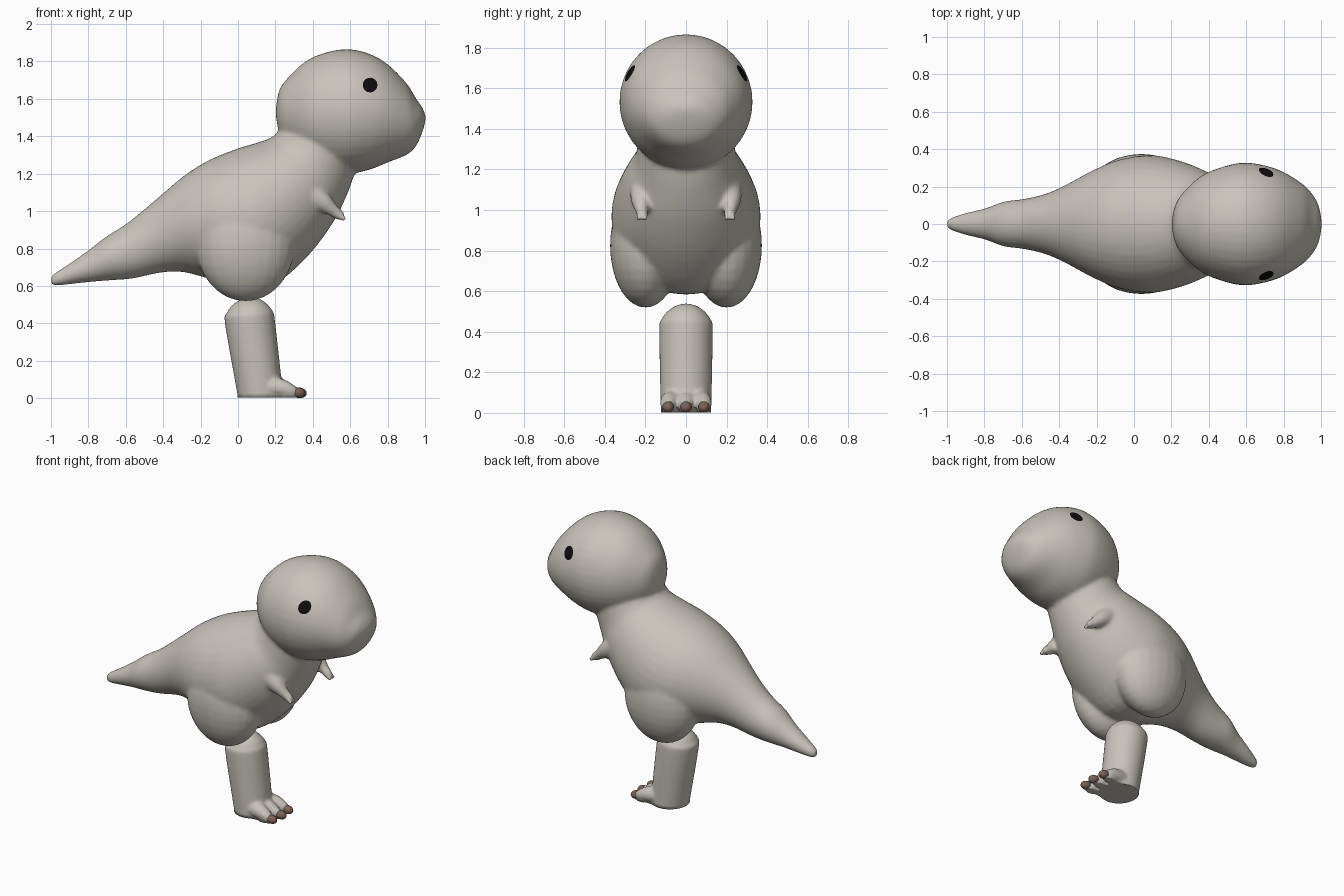
import bpy, bmesh, math
from mathutils import Vector, Matrix
from mathutils.bvhtree import BVHTree

if "Cube" in bpy.data.objects:
    bpy.data.objects.remove(bpy.data.objects["Cube"])


def material(name, rgb):
    m = bpy.data.materials.new(name)
    m.diffuse_color = (*rgb, 1)
    m.use_nodes = True
    m.node_tree.nodes["Principled BSDF"].inputs["Base Color"].default_value = m.diffuse_color
    return m


SKIN = material("warm_grey_skin", (0.58, 0.55, 0.495))
CLAW = material("brown_claw", (0.20, 0.125, 0.095))
BLACK = material("black_eye", (0.004, 0.004, 0.004))


def smooth_rows(rows, steps=4):
    """Catmull-Rom interpolation of section rows."""
    out = []
    for i in range(len(rows) - 1):
        a, b, c, d = (rows[max(0, min(len(rows) - 1, i + k))] for k in (-1, 0, 1, 2))
        for s in range(steps):
            t = s / steps
            out.append([0.5 * (2 * q + (r - p) * t + (2 * p - 5 * q + 4 * r - w) * t * t
                               + (3 * q - p - 3 * r + w) * t ** 3)
                        for p, q, r, w in zip(a, b, c, d)])
    return out + [list(rows[-1])]


def loft(bm, rows, n=40):
    """Elliptical sections: top x, top z, bottom x, bottom z, half width."""
    rings = []
    for tx, tz, bx, bz, w in smooth_rows(rows):
        c = Vector(((tx + bx) / 2, 0, (tz + bz) / 2))
        u = Vector(((tx - bx) / 2, 0, (tz - bz) / 2))
        rings.append([bm.verts.new(c + u * math.cos(a) + Vector((0, w * math.sin(a), 0)))
                      for a in (2 * math.pi * k / n for k in range(n))])
    for r, s in zip(rings, rings[1:]):
        for k in range(n):
            bm.faces.new((r[k], r[(k + 1) % n], s[(k + 1) % n], s[k]))
    bm.faces.new(rings[0])
    bm.faces.new(rings[-1])


def ball(bm, centre, radii, tilt=0):
    mat = (Matrix.Translation(centre) @ Matrix.Rotation(tilt, 4, 'Y')
           @ Matrix.Diagonal((*radii, 1)))
    bmesh.ops.create_uvsphere(bm, u_segments=24, v_segments=16, radius=1, matrix=mat)


def limb(bm, points, steps=10):
    """Round tapering limb: x, y, z, radius."""
    for x, y, z, r in smooth_rows(points, steps):
        bmesh.ops.create_icosphere(bm, subdivisions=2, radius=r,
                                   matrix=Matrix.Translation((x, y, z)))


def finish(bm, name, mat):
    bmesh.ops.recalc_face_normals(bm, faces=bm.faces)
    me = bpy.data.meshes.new(name)
    bm.to_mesh(me)
    bm.free()
    me.materials.append(mat)
    me.shade_smooth()
    ob = bpy.data.objects.new(name, me)
    bpy.context.collection.objects.link(ob)
    return ob


def blend(ob, voxel, rounds):
    """Fuse overlapping volumes into one soft skin."""
    bpy.context.view_layer.objects.active = ob
    ob.select_set(True)
    rm = ob.modifiers.new("fuse", 'REMESH')
    rm.mode, rm.voxel_size, rm.use_smooth_shade = 'VOXEL', voxel, True
    sm = ob.modifiers.new("soften", 'SMOOTH')
    sm.factor, sm.iterations = 0.5, rounds
    for m in ("fuse", "soften"):
        bpy.ops.object.modifier_apply(modifier=m)
    ob.data.shade_smooth()
    ob.select_set(False)


# Body: tail, torso and neck
bm = bmesh.new()
loft(bm, [
    (-1.00, .65, -1.00, .61, .02), (-.975, .672, -.975, .60, .035),
    (-.90, .72, -.89, .61, .06), (-.80, .79, -.78, .622, .085),
    (-.71, .86, -.68, .63, .12), (-.60, .93, -.56, .64, .135),
    (-.50, 1.01, -.42, .67, .165), (-.40, 1.095, -.30, .675, .215),
    (-.28, 1.195, -.16, .64, .285), (-.15, 1.275, 0, .59, .345),
    (0, 1.335, .18, .60, .368), (.10, 1.365, .36, .745, .34),
    (.17, 1.39, .50, .925, .295), (.21, 1.42, .58, 1.08, .25),
    (.28, 1.52, .62, 1.19, .235)])
# Head
loft(bm, [
    (.204, 1.56, .204, 1.50, .03), (.22, 1.645, .22, 1.42, .10),
    (.26, 1.705, .26, 1.35, .165), (.35, 1.792, .35, 1.27, .25),
    (.45, 1.842, .45, 1.22, .298), (.58, 1.866, .58, 1.20, .328),
    (.70, 1.842, .70, 1.22, .313), (.80, 1.785, .80, 1.26, .278),
    (.90, 1.685, .90, 1.30, .215), (.95, 1.605, .95, 1.345, .165),
    (.985, 1.555, .985, 1.42, .105), (1.003, 1.51, 1.003, 1.485, .03)])
for s in (-1, 1):
    # Thighs
    ball(bm, (.04, s * .2, .825), (.265, .175, .307))
    # Arms with two fingers
    limb(bm, [(.36, s * .215, 1.12, .06), (.44, s * .22, 1.06, .056),
              (.50, s * .22, 1.01, .037), (.54, s * .215, .98, .03)])
    for y in (.198, .235):
        limb(bm, [(.535, s * .217, .985, .022), (.565, s * y, .958, .015)], 6)
body = finish(bm, "body", SKIN)
blend(body, 0.012, 8)

# Eyes: thin discs laid on the head surface
tree = BVHTree.FromObject(body, bpy.context.evaluated_depsgraph_get())
for s, side in ((-1, "right"), (1, "left")):
    bm = bmesh.new()

    def on_head(r, a):
        p = Vector((.705 + r * math.cos(a), s, 1.672 + r * math.sin(a)))
        hit, normal, _, _ = tree.ray_cast(p, Vector((0, -s, 0)))
        return bm.verts.new(hit + normal * 0.004)

    centre, n = on_head(0, 0), 20
    rings = [[on_head(r, 2 * math.pi * k / n) for k in range(n)] for r in (.02, .039)]
    for k in range(n):
        j = (k + 1) % n
        bm.faces.new((centre, rings[0][k], rings[0][j]))
        bm.faces.new((rings[0][k], rings[1][k], rings[1][j], rings[0][j]))
    if s > 0:
        bmesh.ops.reverse_faces(bm, faces=bm.faces)
    me = bpy.data.meshes.new(side + "_eye")
    bm.to_mesh(me)
    bm.free()
    me.materials.append(BLACK)
    bpy.context.collection.objects.link(bpy.data.objects.new(side + "_eye", me))

# Single leg: leaning column with a domed top, flat sole and three toes
bm = bmesh.new()
rows = [(0, .0, .24, .0, .122), (-.005, .03, .24, .03, .125), (-.07, .40, .197, .42, .132)]
for a in (20, 40, 60, 75, 86):
    c, h = math.cos(math.radians(a)), .13 * math.sin(math.radians(a))
    rows.append((.0635 - .1335 * c, .405 + h, .0635 + .1335 * c, .41 + h, .132 * c))
loft(bm, rows)
TOES = ((-.088, .325), (0, .335), (.088, .325))
for y, x in TOES:
    limb(bm, [(.16, y * .7, .06, .06), (.23, y * .9, .055, .05),
              (.28, y, .038, .038), (x - .02, y, .03, .026)])
leg = finish(bm, "leg", SKIN)
blend(leg, 0.011, 4)
for v in leg.data.vertices:
    if v.co.z < 0.018:
        v.co.z = 0.003

# Claws
for (y, x), name in zip(TOES, ("right_claw", "middle_claw", "left_claw")):
    bm = bmesh.new()
    ball(bm, (x - .005, y, .029), (.038, .029, .0275), math.radians(10))
    claw = finish(bm, name, CLAW)
    for v in claw.data.vertices:
        v.co.z = max(v.co.z, 0)
